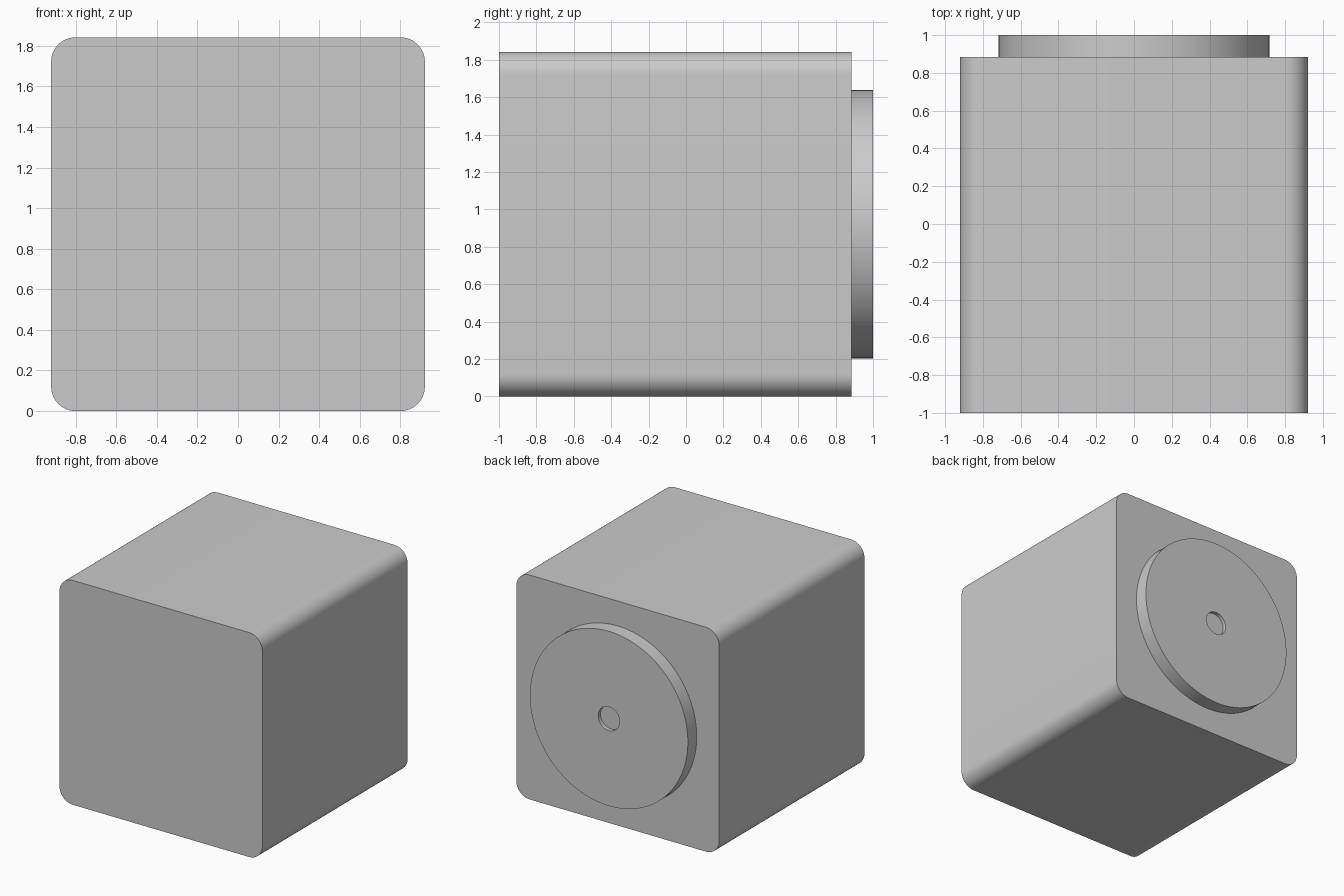
import bpy, bmesh, math

if "Cube" in bpy.data.objects:
    bpy.data.objects.remove(bpy.data.objects["Cube"])

HALF, FILLET = 0.921, 0.12      # square section half width and corner radius
CENTRE_Z = HALF


def prism(name, outline, y0, y1):
    """Extrude an (x, z) outline along y from y0 to y1."""
    bm = bmesh.new()
    face = bm.faces.new([bm.verts.new((x, y0, z + CENTRE_Z)) for x, z in outline])
    top = bmesh.ops.extrude_face_region(bm, geom=[face])["geom"]
    bmesh.ops.translate(bm, vec=(0, y1 - y0, 0),
                        verts=[v for v in top if isinstance(v, bmesh.types.BMVert)])
    bmesh.ops.recalc_face_normals(bm, faces=bm.faces[:])
    mesh = bpy.data.meshes.new(name)
    bm.to_mesh(mesh)
    bm.free()
    obj = bpy.data.objects.new(name, mesh)
    bpy.context.collection.objects.link(obj)
    return obj


def circle(r, n):
    return [(r * math.cos(2 * math.pi * i / n), r * math.sin(2 * math.pi * i / n))
            for i in range(n)]


def rounded_square(half, r, steps=12):
    c = half - r
    points = []
    for k, (sx, sz) in enumerate([(1, 1), (-1, 1), (-1, -1), (1, -1)]):
        for i in range(steps + 1):
            a = math.pi / 2 * (k + i / steps)
            points.append((sx * c + r * math.cos(a), sz * c + r * math.sin(a)))
    return points


def combine(target, other, operation):
    mod = target.modifiers.new(operation.lower(), 'BOOLEAN')
    mod.operation, mod.solver, mod.object = operation, 'EXACT', other
    bpy.context.view_layer.objects.active = target
    bpy.ops.object.modifier_apply(modifier=mod.name)
    bpy.data.objects.remove(other)


# Block with rounded long edges
body = prism("body", rounded_square(HALF, FILLET), -1.0, 0.885)

# Raised round boss on the back
combine(body, prism("back_boss", circle(0.717, 128), 0.8, 1.0), 'UNION')

# Shallow round recess in the boss
combine(body, prism("recess_cutter", circle(0.097, 64), 0.97, 1.1), 'DIFFERENCE')

# Smooth curved sides, sharp rims
bpy.ops.object.select_all(action='DESELECT')
body.select_set(True)
bpy.context.view_layer.objects.active = body
bpy.ops.object.shade_smooth_by_angle(angle=math.radians(30))
